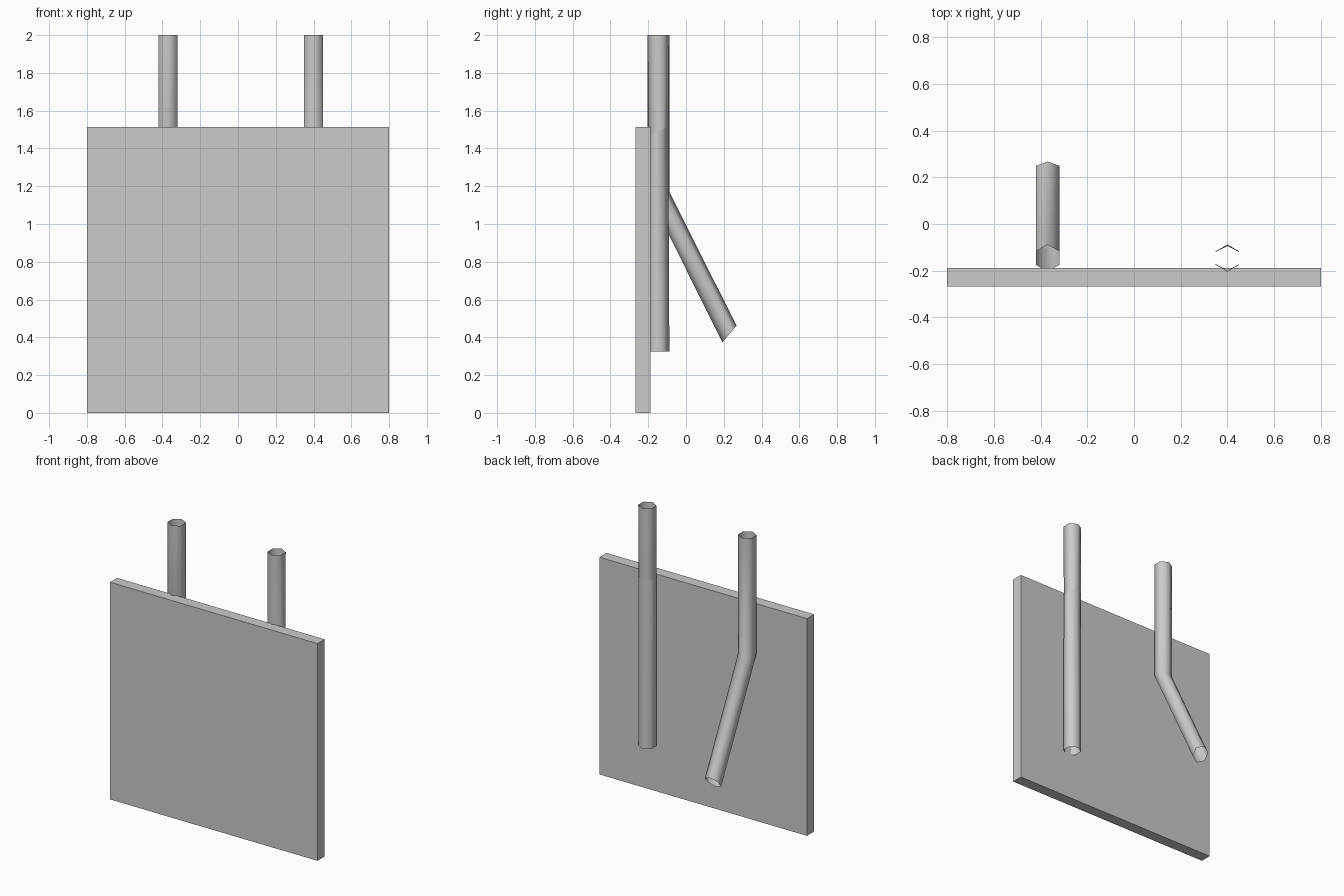
import bpy, bmesh
from math import sin, cos, pi, radians
from mathutils import Matrix

cube = bpy.data.objects.get("Cube")
if cube:
    bpy.data.objects.remove(cube)

# One plain grey for everything
grey = bpy.data.materials.new("light_grey")
grey.use_nodes = True
colour = (0.6, 0.6, 0.6, 1)
grey.diffuse_color = colour
grey.node_tree.nodes["Principled BSDF"].inputs["Base Color"].default_value = colour


def finish(name, bm):
    mesh = bpy.data.meshes.new(name)
    bm.to_mesh(mesh)
    bm.free()
    mesh.materials.append(grey)
    obj = bpy.data.objects.new(name, mesh)
    bpy.context.collection.objects.link(obj)
    return obj


def tube(name, x, rings, inverted=(), radius=0.058, sides=6):
    """Open tube through rings given as (y, z, tilt in degrees)."""
    bm = bmesh.new()
    loops = []
    for y, z, tilt in rings:
        t = radians(tilt)
        loop = []
        for i in range(sides):
            a = pi / 2 + 2 * pi * i / sides
            across = radius * sin(a)
            loop.append(bm.verts.new((x + radius * cos(a),
                                      y + across * cos(t), z + across * sin(t))))
        loops.append(loop)
    for k, (low, high) in enumerate(zip(loops, loops[1:])):
        for i in range(sides):
            j = (i + 1) % sides
            face = bm.faces.new((low[i], low[j], high[j], high[i]))
            if k in inverted:
                face.normal_flip()
    obj = finish(name, bm)
    bpy.ops.object.select_all(action='DESELECT')
    obj.select_set(True)
    bpy.context.view_layer.objects.active = obj
    bpy.ops.object.shade_smooth_by_angle(angle=radians(80))


# Front panel
bm = bmesh.new()
bmesh.ops.create_cube(bm, size=1, matrix=Matrix.Translation((0, -0.228, 0.757))
                      @ Matrix.Diagonal((1.6, 0.078, 1.514, 1)))
finish("panel", bm)

# Straight tube, its upper length facing inward
tube("straight_tube", 0.4,
     [(-0.146, 0.325, 0), (-0.146, 1.49, 26), (-0.146, 2, 0)], inverted=(1,))

# Tube with its lower length kicked out to the back
tube("bent_tube", -0.37,
     [(0.23, 0.418, 50), (-0.146, 1.17, 0), (-0.146, 2, 0)])
